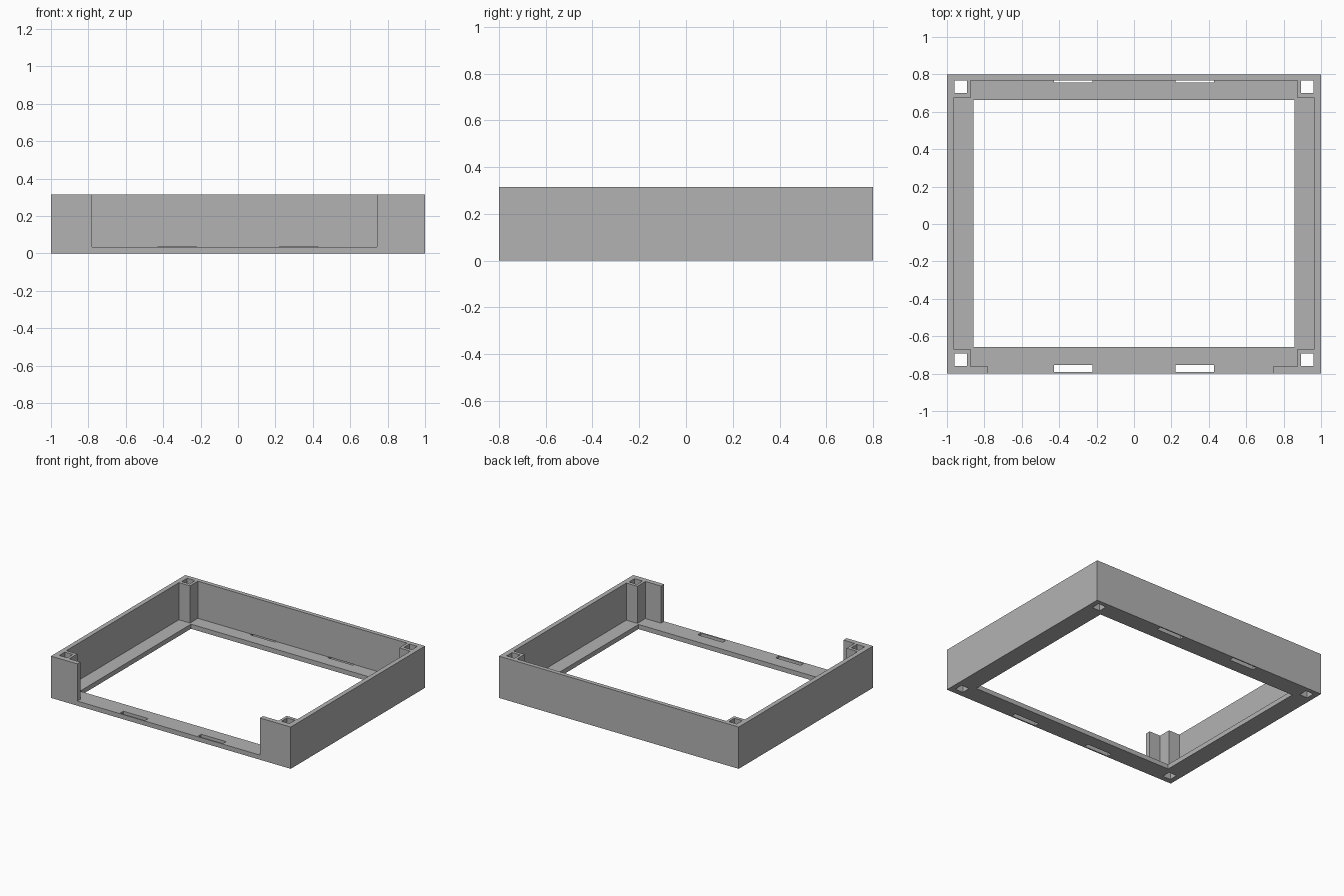
import bpy
import bmesh

cube = bpy.data.objects.get("Cube")
if cube:
    bpy.data.objects.remove(cube, do_unlink=True)

HEIGHT, FLOOR = 0.315, 0.035

grey = bpy.data.materials.new("plain grey")
grey.use_nodes = True
colour = (0.45, 0.45, 0.45, 1)
grey.diffuse_color = colour
grey.node_tree.nodes["Principled BSDF"].inputs["Base Color"].default_value = colour


def prism(name, outline, z0, z1):
    """Extrude a flat outline from z0 up to z1."""
    bm = bmesh.new()
    face = bm.faces.new([bm.verts.new((x, y, z0)) for x, y in outline])
    top = bmesh.ops.extrude_face_region(bm, geom=[face])["geom"]
    verts = [g for g in top if isinstance(g, bmesh.types.BMVert)]
    bmesh.ops.translate(bm, verts=verts, vec=(0, 0, z1 - z0))
    bmesh.ops.recalc_face_normals(bm, faces=bm.faces)
    mesh = bpy.data.meshes.new(name)
    bm.to_mesh(mesh)
    bm.free()
    mesh.materials.append(grey)
    obj = bpy.data.objects.new(name, mesh)
    bpy.context.collection.objects.link(obj)
    return obj


def rect(x0, x1, y0, y1):
    return [(x0, y0), (x1, y0), (x1, y1), (x0, y1)]


def cut(target, cutter):
    """Subtract the cutter, apply the result and remove the cutter."""
    cutter.hide_render = True
    mod = target.modifiers.new("cut", "BOOLEAN")
    mod.operation = "DIFFERENCE"
    mod.solver = "EXACT"
    mod.object = cutter
    bpy.context.view_layer.objects.active = target
    bpy.ops.object.modifier_apply(modifier=mod.name)
    bpy.data.objects.remove(cutter, do_unlink=True)


# Solid block for the tray frame
frame = prism("tray_frame", rect(-1, 1, -0.8, 0.8), 0, HEIGHT)

# Cavity that leaves thin walls, four corner posts and a wide front gap
cavity = [
    (-0.78, -0.9), (0.743, -0.9), (0.743, -0.763), (0.873, -0.763),
    (0.873, -0.667), (0.965, -0.667), (0.965, 0.675), (0.873, 0.675),
    (0.873, 0.768), (-0.873, 0.768), (-0.873, 0.675), (-0.965, 0.675),
    (-0.965, -0.667), (-0.873, -0.667), (-0.873, -0.763), (-0.78, -0.763),
]
cut(frame, prism("cavity_cutter", cavity, FLOOR, 0.5))

# Large opening in the floor
cut(frame, prism("opening_cutter", rect(-0.857, 0.857, -0.658, 0.664), -0.1, 0.1))

# Square holes through the posts, and slots along the front and back floor
for side in (-1, 1):
    x = 0.927 * side
    for y in (-0.725, 0.733):
        hole = rect(x - 0.033, x + 0.033, y - 0.033, y + 0.033)
        cut(frame, prism("post_hole_cutter", hole, -0.1, 0.5))
    x = 0.325 * side
    for y in (-0.772, 0.774):
        slot = rect(x - 0.104, x + 0.104, y - 0.018, y + 0.018)
        cut(frame, prism("slot_cutter", slot, -0.1, FLOOR + 0.001))
